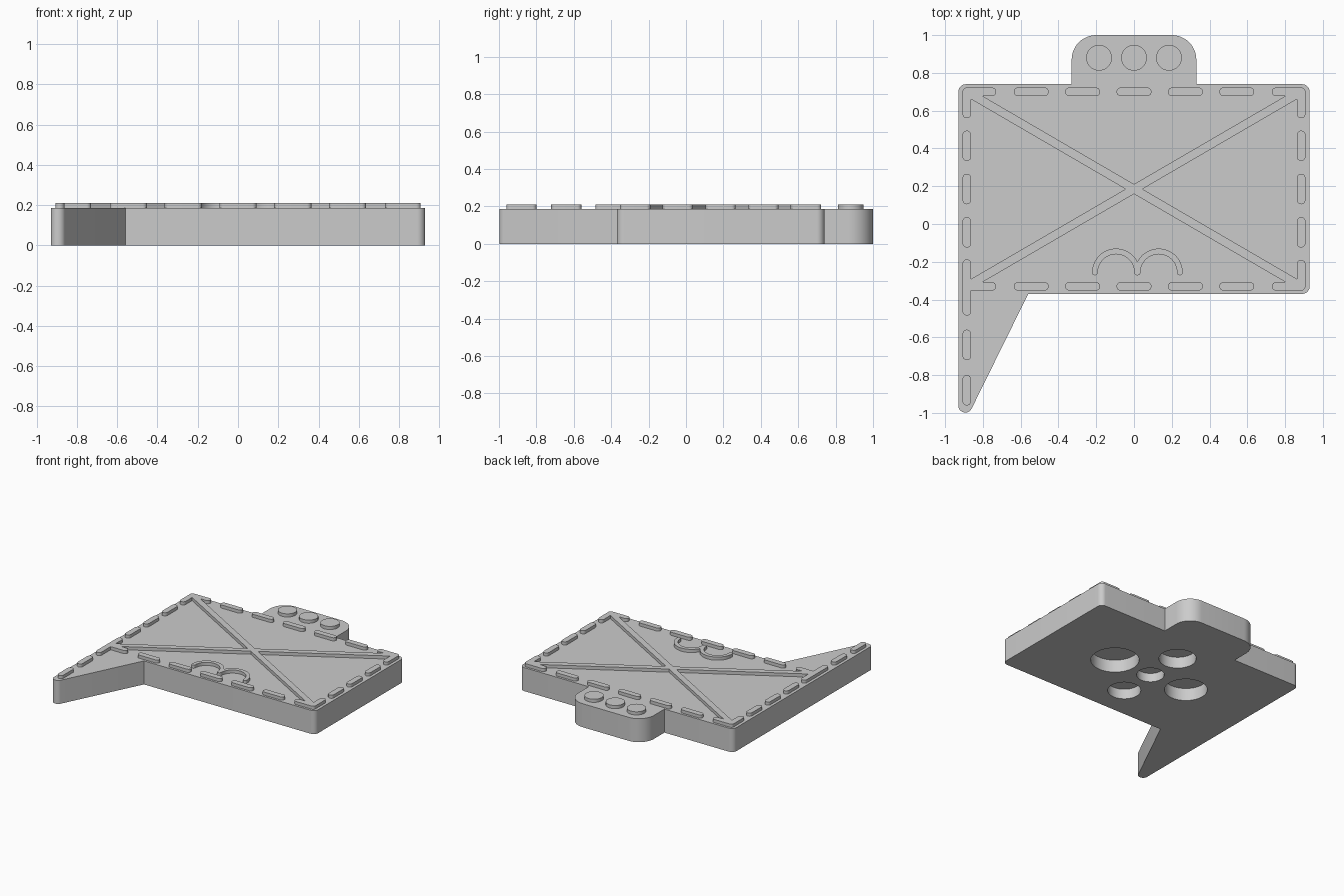
import bpy, bmesh, math
from mathutils import Vector, Matrix

cube = bpy.data.objects.get("Cube")
if cube:
    bpy.data.objects.remove(cube, do_unlink=True)

TOP, RAISED = 0.185, 0.21      # plate height, raised detail height
W = 0.0225                     # half width of the raised lines
MID = 0.185                    # centre of the plate in y
FX, FY = 0.885, 0.515          # half size of the dashed frame

grey = bpy.data.materials.new("plain grey")
grey.use_nodes = True
grey.diffuse_color = (0.6, 0.6, 0.6, 1)
grey.node_tree.nodes["Principled BSDF"].inputs["Base Color"].default_value = (0.6, 0.6, 0.6, 1)


def rounded(corners, steps=8):
    """Outline of a polygon whose corners (x, y, radius) are filleted."""
    out = []
    for i, (x, y, r) in enumerate(corners):
        p = Vector((x, y))
        if r == 0:
            out.append(p)
            continue
        a = (Vector(corners[i - 1][:2]) - p).normalized()
        b = (Vector(corners[(i + 1) % len(corners)][:2]) - p).normalized()
        half = a.angle(b) / 2
        centre = p + (a + b).normalized() * r / math.sin(half)
        start = p + a * r / math.tan(half) - centre
        end = p + b * r / math.tan(half) - centre
        sweep = math.atan2(start.x * end.y - start.y * end.x, start.dot(end))
        out += [centre + Matrix.Rotation(sweep * k / steps, 2) @ start for k in range(steps + 1)]
    return out


def arc(cx, cy, r, a, b, steps=24):
    return [Vector((cx + r * math.cos(a + (b - a) * k / steps),
                    cy + r * math.sin(a + (b - a) * k / steps))) for k in range(steps + 1)]


def finish(ob):
    bpy.ops.object.select_all(action='DESELECT')
    ob.select_set(True)
    bpy.context.view_layer.objects.active = ob
    bpy.ops.object.shade_smooth_by_angle(angle=math.radians(35))


def extrude(name, outline, z0=TOP - 0.01, z1=RAISED):
    pts = [p for i, p in enumerate(outline) if (p - outline[i - 1]).length > 1e-5]
    bm = bmesh.new()
    face = bm.faces.new([bm.verts.new((p.x, p.y, z0)) for p in pts])
    grown = bmesh.ops.extrude_face_region(bm, geom=[face])["geom"]
    bmesh.ops.translate(bm, vec=(0, 0, z1 - z0),
                        verts=[g for g in grown if isinstance(g, bmesh.types.BMVert)])
    bmesh.ops.recalc_face_normals(bm, faces=bm.faces)
    mesh = bpy.data.meshes.new(name)
    bm.to_mesh(mesh)
    bm.free()
    mesh.materials.append(grey)
    ob = bpy.data.objects.new(name, mesh)
    bpy.context.collection.objects.link(ob)
    finish(ob)
    return ob


def combine(ob, others, operation):
    for other in others:
        other.hide_render = True
        mod = ob.modifiers.new("combine", 'BOOLEAN')
        mod.operation, mod.solver, mod.object = operation, 'EXACT', other
        bpy.context.view_layer.objects.active = ob
        bpy.ops.object.modifier_apply(modifier=mod.name)
        bpy.data.objects.remove(other, do_unlink=True)
    finish(ob)


def bar(name, start, end):
    """Raised round-ended bar between two cap centres."""
    a, b = Vector(start), Vector(end)
    d = (b - a).normalized() * W
    n = Vector((-d.y, d.x))
    ends = (a - d - n, b + d - n, b + d + n, a - d + n)
    return extrude(name, rounded([(p.x, p.y, W) for p in ends]))


# Plate with hanging tab and pointed tail
plate = extrude("plate", rounded([
    (-0.93, -1.12, 0.037), (-0.56, -0.37, 0), (0.93, -0.37, 0.04), (0.93, 0.74, 0.04),
    (0.33, 0.74, 0), (0.33, 1, 0.13), (-0.33, 1, 0.13), (-0.33, 0.74, 0), (-0.93, 0.74, 0.04)],
    12), 0, TOP)

# Round sockets in the underside: x, y, radius, depth
sockets = [(0.335, MID, 0.175, 0.1), (-0.335, MID, 0.155, 0.1), (0, MID + 0.305, 0.135, 0.09),
           (0, MID - 0.295, 0.12, 0.08), (0, MID, 0.1, 0.07)]
combine(plate, [extrude("socket_cutter", arc(x, y, r, 0, math.tau, 48), -0.05, depth)
                for x, y, r, depth in sockets], 'DIFFERENCE')

# Three buttons on the tab
for x in (-0.185, 0, 0.185):
    extrude("tab_button", arc(x, 0.88, 0.068, 0, math.tau, 40))

# Diagonal cross joined to the frame corners
ex, ey = FX - 0.012, FY - 0.007
cross = bar("cross_and_corners", (-ex, MID - ey), (ex, MID + ey))
joined = [bar("diagonal", (-ex, MID + ey), (ex, MID - ey))]
for sx, sy in ((1, 1), (1, -1), (-1, 1)):
    xo, xi, yo, yi = FX + W, FX - W, FY + W, FY - W
    corner = [(xo, yo, W), (0.73, yo, W), (0.73, yi, W), (xi, yi, 0), (xi, 0.375, W), (xo, 0.375, W)]
    joined.append(extrude("corner", rounded([(sx * x, MID + sy * y, r) for x, y, r in corner])))
joined.append(bar("tail_corner_upright", (-FX, -0.21), (-FX, -0.462)))
joined.append(bar("tail_corner_foot", (-FX + 0.005, MID - FY), (-0.73 - W, MID - FY)))
combine(cross, joined, 'UNION')

# Dashes around the frame
for side in (-1, 1):
    for i in range(-2, 3):
        x, y = i * 0.272, MID + side * FY
        bar("long_dash", (x - 0.07, y), (x + 0.07, y))
    for i in range(-1, 2):
        x, y = side * FX, MID + i * 0.229
        bar("side_dash", (x, y - 0.058), (x, y + 0.058))
for y in (-0.64, -0.88):
    bar("tail_dash", (-FX, y - 0.058), (-FX, y + 0.058))


# Pair of raised arches sharing their middle foot
def arch(name, cx, cy=-0.257, r=0.112, h=0.015):
    pi = math.pi
    return extrude(name, arc(cx, cy, r + h, 0, pi) + arc(cx - r, cy, h, pi, 2 * pi, 8)
                   + arc(cx, cy, r - h, pi, 0) + arc(cx + r, cy, h, pi, 2 * pi, 8))


arches = arch("double_arch", -0.095)
combine(arches, [arch("arch", 0.131)], 'UNION')
